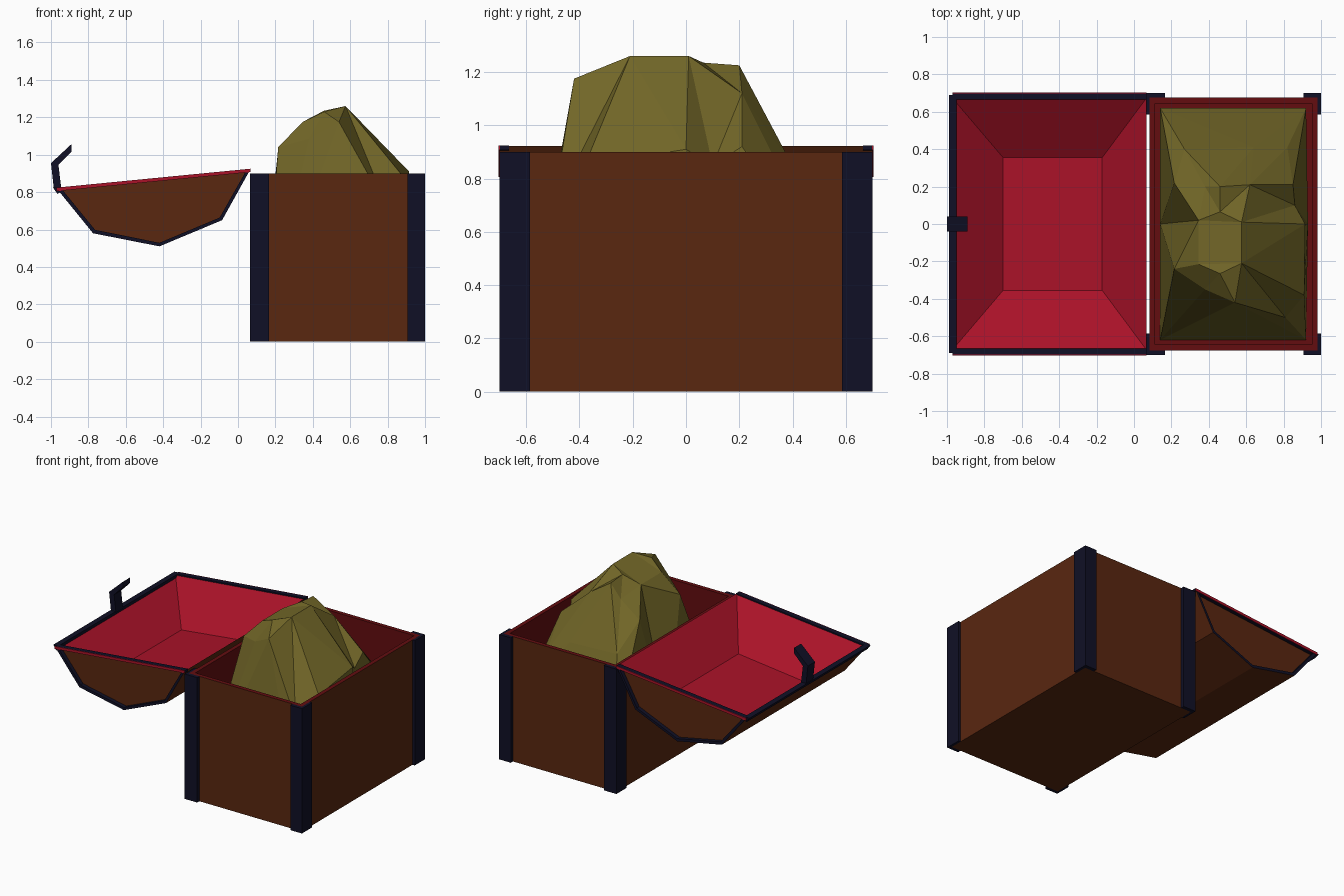
import bpy, bmesh
from mathutils import Vector
from mathutils.geometry import delaunay_2d_cdt

if "Cube" in bpy.data.objects:
    bpy.data.objects.remove(bpy.data.objects["Cube"])


def material(name, rgb):
    m = bpy.data.materials.new(name)
    m.diffuse_color = (*rgb, 1)
    m.use_nodes = True
    m.node_tree.nodes["Principled BSDF"].inputs["Base Color"].default_value = m.diffuse_color
    return m


BROWN = material("brown wood", (0.10, 0.02, 0.005))
NAVY = material("navy metal", (0.005, 0.005, 0.019))
CRIMSON = material("crimson lining", (0.40, 0.006, 0.021))
DARK_RED = material("dark red lining", (0.125, 0.004, 0.005))
GOLD = material("old gold", (0.17, 0.136, 0.021))


def finish(name, bm, mats, recalc=True):
    if recalc:
        bmesh.ops.recalc_face_normals(bm, faces=bm.faces)
    me = bpy.data.meshes.new(name)
    bm.to_mesh(me)
    bm.free()
    for m in mats:
        me.materials.append(m)
    ob = bpy.data.objects.new(name, me)
    bpy.context.collection.objects.link(ob)
    return ob


def prism(name, profile, y0, y1, mats):
    """Extrude an xz profile along y."""
    bm = bmesh.new()
    f = bm.faces.new([bm.verts.new((x, y0, z)) for x, z in profile])
    ext = bmesh.ops.extrude_face_region(bm, geom=[f])["geom"]
    bmesh.ops.translate(bm, vec=(0, y1 - y0, 0),
                        verts=[v for v in ext if isinstance(v, bmesh.types.BMVert)])
    return finish(name, bm, mats)


def box(name, x0, x1, y0, y1, z0, z1, mat):
    return prism(name, [(x0, z0), (x1, z0), (x1, z1), (x0, z1)], y0, y1, [mat])


# Chest body: box with a sunken, red-lined interior
bm = bmesh.new()
bmesh.ops.create_cube(bm, size=1)
for v in bm.verts:
    v.co = (0.532 + v.co.x * 0.9, v.co.y * 1.35, (v.co.z + 0.5) * 0.9)
top = max(bm.faces, key=lambda f: f.calc_center_median().z)
rim = bmesh.ops.inset_region(bm, faces=[top], thickness=0.042)["faces"]
inside = bmesh.ops.extrude_face_region(bm, geom=[top])["geom"]
bmesh.ops.translate(bm, vec=(0, 0, -0.85),
                    verts=[v for v in inside if isinstance(v, bmesh.types.BMVert)])
if top.is_valid:
    bmesh.ops.delete(bm, geom=[top], context='FACES_ONLY')
for f in bm.faces:
    c = f.calc_center_median()
    if c.z > 0.89 or (0.09 < c.x < 0.97 and abs(c.y) < 0.66 and c.z > 0.01):
        f.material_index = 1
finish("chest_body", bm, [BROWN, DARK_RED])

# Corner straps: two plates wrapped around each corner
for s in (-1, 1):
    for side, x0, x1, px0, px1 in (("left", 0.065, 0.165, 0.065, 0.085),
                                   ("right", 0.907, 1.0, 0.98, 1.0)):
        end = "front" if s < 0 else "back"
        box(f"{end}_{side}_strap", x0, x1, *sorted((s * 0.673, s * 0.7)), 0, 0.9, NAVY)
        box(f"{end}_{side}_strap_side", px0, px1, *sorted((s * 0.585, s * 0.7)), 0, 0.9, NAVY)

# Open lid: faceted trough with a crimson frustum hollow
LID = [(-0.97, 0.82), (-0.775, 0.58), (-0.42, 0.51), (-0.085, 0.65), (0.066, 0.922)]
bm = bmesh.new()
ends = [[bm.verts.new((x, y, z)) for x, z in LID] for y in (-0.672, 0.672)]
bm.faces.new(ends[0])
bm.faces.new(ends[1][::-1])
for i in range(4):
    bm.faces.new((ends[0][i], ends[1][i], ends[1][i + 1], ends[0][i + 1]))
mouth = [ends[0][0], ends[0][4], ends[1][4], ends[1][0]]
floor = [bm.verts.new(p) for p in ((-0.7, -0.355, 0.61), (-0.17, -0.355, 0.67),
                                   (-0.17, 0.355, 0.67), (-0.7, 0.355, 0.61))]
lining = [bm.faces.new(floor)]
for i in range(4):
    j = (i + 1) % 4
    lining.append(bm.faces.new((mouth[i], mouth[j], floor[j], floor[i])))
for f in lining:
    f.material_index = 1
finish("lid", bm, [BROWN, CRIMSON])

# Lid end bands, mouth bars and red edging on both ends
inner = [(-0.942, 0.816), (-0.764, 0.598), (-0.42, 0.529), (-0.098, 0.664), (0.044, 0.915)]
for s, end in ((-1, "front"), (1, "back")):
    band = prism(f"{end}_lid_band", LID + inner[::-1], s * 0.672, s * 0.7, [NAVY, BROWN])
    for p in band.data.polygons:
        if p.normal.z < -0.3 and abs(p.normal.y) < 0.5:
            p.material_index = 1
    bar = [(-0.97, 0.805), (0.066, 0.907), (0.066, 0.925), (-0.97, 0.824)]
    prism(f"{end}_lid_bar", bar, s * 0.665, s * 0.699, [NAVY])
    prism(f"{end}_lid_edging", bar, s * 0.699, s * 0.703, [CRIMSON])

# Lid lip and bent clasp
prism("lid_lip", [(-0.99, 0.825), (-0.965, 0.79), (-0.95, 0.80), (-0.95, 0.826)], -0.69, 0.69, [NAVY])
prism("clasp", [(-0.985, 0.82), (-1.0, 0.955), (-0.89, 1.057), (-0.89, 1.017),
                (-0.96, 0.945), (-0.945, 0.82)], -0.04, 0.04, [NAVY])

# Gold heap: faceted mound triangulated from its ridge and foot points
mound = [
    (0.345, 0.02, 1.175), (0.46, 0.065, 1.235), (0.575, 0.01, 1.26), (0.575, -0.21, 1.26),
    (0.46, -0.265, 1.23), (0.345, -0.215, 1.175), (0.38, -0.35, 1.085), (0.54, -0.42, 1.175),
    (0.215, -0.24, 1.04), (0.215, 0.22, 1.03), (0.46, 0.2, 1.225), (0.38, 0.2, 1.13),
    (0.27, 0.4, 0.84), (0.62, 0.21, 1.12), (0.85, 0.21, 0.92), (0.86, 0.1, 0.85),
    (0.64, 0.41, 0.83), (0.82, 0.41, 0.72), (0.915, 0.0, 0.91), (0.91, -0.38, 0.85),
    (0.81, -0.5, 0.69),
    (0.14, -0.62, 0.06), (0.92, -0.62, 0.06), (0.92, 0.62, 0.35), (0.14, 0.62, 0.35),
    (0.14, 0.0, 0.2), (0.93, 0.0, 0.3)]
pts, _, tris, orig, _, _ = delaunay_2d_cdt([Vector(p[:2]) for p in mound], [], [], 0, 1e-5)
bm = bmesh.new()
vs = [bm.verts.new((p.x, p.y, mound[orig[i][0]][2])) for i, p in enumerate(pts)]
for t in tris:
    bm.faces.new([vs[i] for i in t])
for f in bm.faces:
    f.normal_update()
    if f.normal.z < 0:
        f.normal_flip()
finish("gold_heap", bm, [GOLD], recalc=False)
